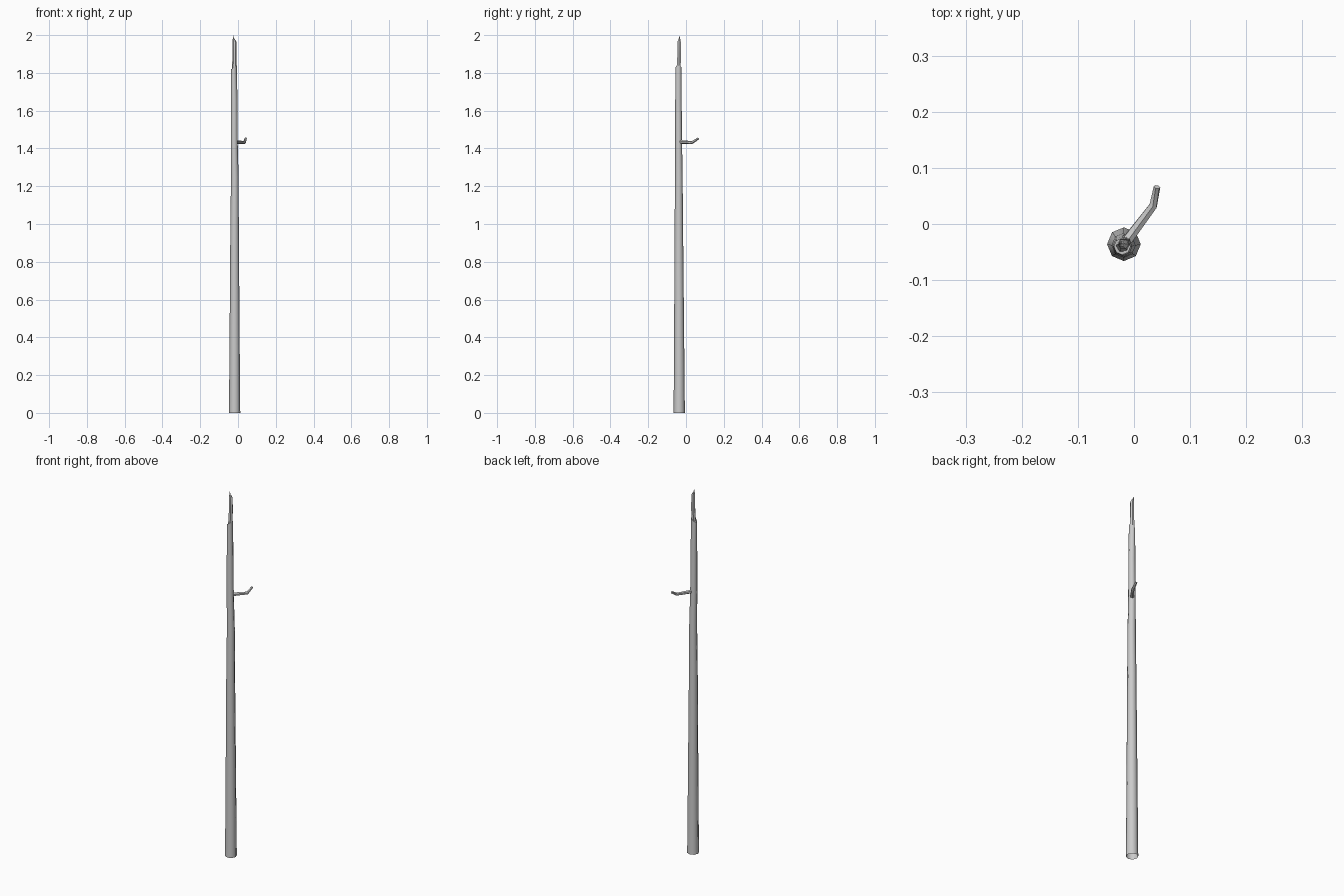
import bpy, bmesh, math
from mathutils import Vector

if "Cube" in bpy.data.objects:
    bpy.data.objects.remove(bpy.data.objects["Cube"])


def tube(name, path, sides, cap_end=False, turn=0.0):
    """Tapered tube through (x, y, z, radius) points; radius 0 ends in a point."""
    bm = bmesh.new()
    pts = [Vector(p[:3]) for p in path]
    rings = []
    for i, p in enumerate(path):
        d = (pts[min(i + 1, len(pts) - 1)] - pts[max(i - 1, 0)]).normalized()
        if i == 0 and d.z > 0.7:
            d = Vector((0, 0, 1))
        q = Vector((0, 0, 1)).rotation_difference(d)
        if p[3] == 0:
            rings.append([bm.verts.new(pts[i])])
            continue
        ring = []
        for k in range(sides):
            a = turn + 2 * math.pi * k / sides
            off = Vector((math.cos(a), math.sin(a), 0)) * p[3]
            ring.append(bm.verts.new(pts[i] + q @ off))
        rings.append(ring)
    for a, b in zip(rings, rings[1:]):
        for k in range(sides):
            n = (k + 1) % sides
            if len(b) == 1:
                bm.faces.new((a[k], a[n], b[0]))
            else:
                bm.faces.new((a[k], a[n], b[n], b[k]))
    if cap_end and len(rings[-1]) > 2:
        bm.faces.new(rings[-1])
    me = bpy.data.meshes.new(name)
    bm.to_mesh(me)
    bm.free()
    ob = bpy.data.objects.new(name, me)
    bpy.context.collection.objects.link(ob)
    for f in me.polygons:
        f.use_smooth = True
    bpy.context.view_layer.objects.active = ob
    ob.select_set(True)
    bpy.ops.object.shade_smooth_by_angle(angle=math.radians(50))
    ob.select_set(False)
    return ob


# Main trunk, open at the foot
trunk = tube("trunk", [
    (-0.018, -0.036, 0.00, 0.030),
    (-0.018, -0.036, 0.21, 0.028),
    (-0.018, -0.037, 0.62, 0.025),
    (-0.018, -0.038, 1.03, 0.022),
    (-0.017, -0.038, 1.25, 0.020),
    (-0.020, -0.039, 1.44, 0.018),
    (-0.020, -0.040, 1.65, 0.017),
    (-0.021, -0.040, 1.83, 0.015),
], 8, cap_end=True)

# Slightly slanted break at the top of the trunk
for v in trunk.data.vertices:
    if v.co.z > 1.8:
        v.co.z += (v.co.x + 0.021) * 0.7

# Narrow upper stem and its pointed tip
tube("upper_stem", [
    (-0.021, -0.040, 1.79, 0.012),
    (-0.018, -0.036, 1.90, 0.011),
    (-0.019, -0.036, 1.965, 0.010),
    (-0.023, -0.035, 1.98, 0.005),
], 6, cap_end=True)
tube("tip", [
    (-0.021, -0.036, 1.95, 0.006),
    (-0.024, -0.035, 1.98, 0.004),
    (-0.026, -0.034, 2.00, 0.0),
], 5)

# Side twig, bent upwards at its end
tube("side_twig", [
    (-0.016, -0.034, 1.435, 0.010),
    (0.034, 0.032, 1.431, 0.008),
    (0.041, 0.066, 1.453, 0.006),
], 6, cap_end=True)
